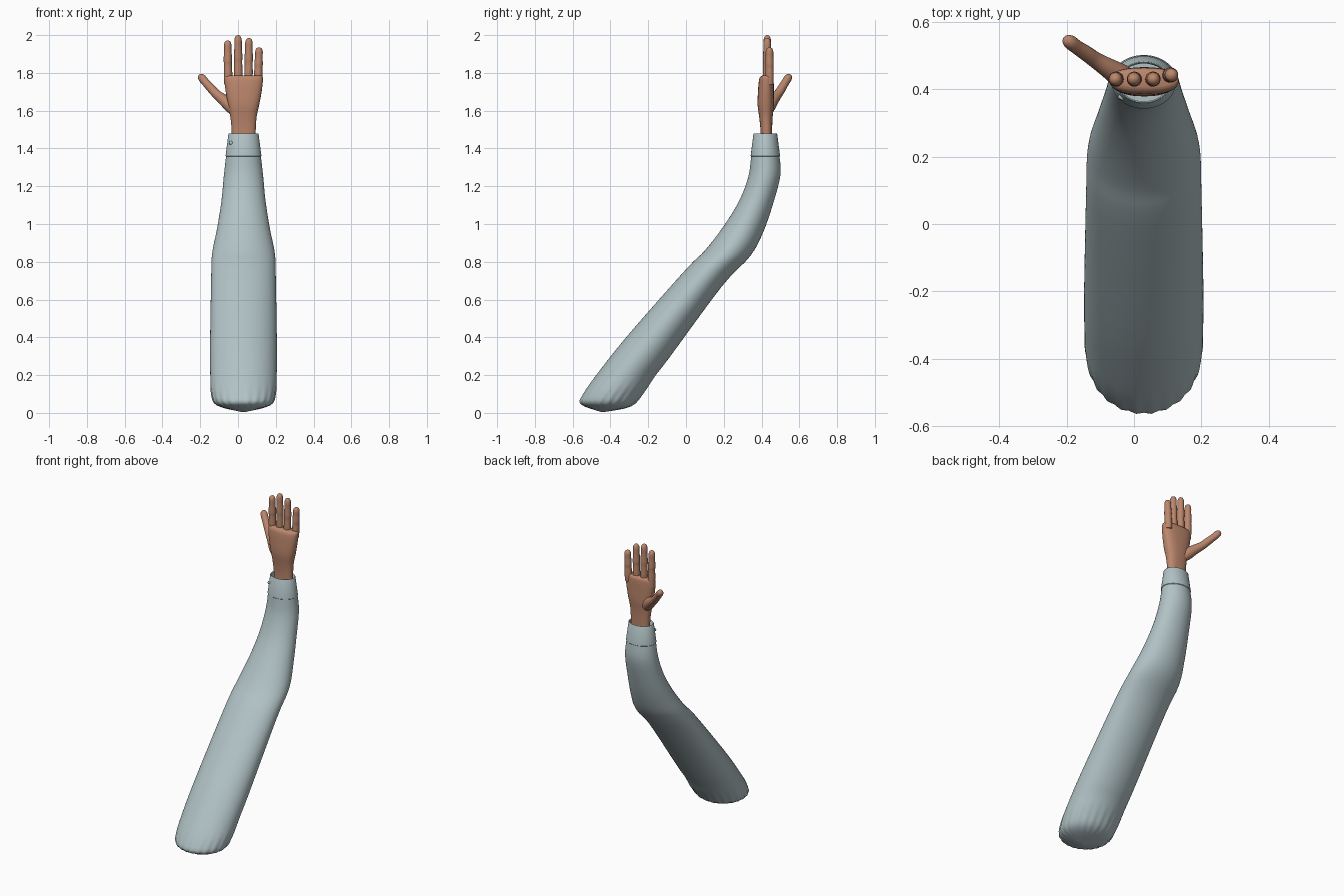
import bpy
import bmesh
from math import cos, sin, pi, radians, copysign
from mathutils import Vector

cube = bpy.data.objects.get("Cube")
if cube:
    bpy.data.objects.remove(cube, do_unlink=True)


def material(name, rgb):
    m = bpy.data.materials.new(name)
    m.use_nodes = True
    m.diffuse_color = (*rgb, 1)
    bsdf = next(n for n in m.node_tree.nodes if n.type == 'BSDF_PRINCIPLED')
    bsdf.inputs["Base Color"].default_value = (*rgb, 1)
    bsdf.inputs["Roughness"].default_value = 0.8
    return m


CLOTH = material("grey blue cloth", (0.44, 0.54, 0.56))
SKIN = material("warm brown skin", (0.50, 0.24, 0.15))


def smooth_path(stations, steps):
    """Catmull-Rom interpolation of stations, each a list of vectors."""
    out = []
    last = len(stations) - 1
    for i in range(last):
        p0, p1 = stations[max(i - 1, 0)], stations[i]
        p2, p3 = stations[i + 1], stations[min(i + 2, last)]
        for k in range(steps):
            t = k / steps
            out.append([b + (c - a) * (t / 2) + (a * 2 - b * 5 + c * 4 - d) * (t * t / 2)
                        + (b * 3 - a - c * 3 + d) * (t ** 3 / 2)
                        for a, b, c, d in zip(p0, p1, p2, p3)])
    return out + [stations[-1]]


def loft(name, stations, mat, segs=24, steps=3, power=1.0, ripple=None, angle=50):
    """Skin over rings; a station is (centre, half axis, half axis)."""
    bm = bmesh.new()
    rings = []
    for c, a, b in smooth_path(stations, steps):
        ring = []
        for k in range(segs):
            t = 2 * pi * k / segs
            u = copysign(abs(cos(t)) ** power, cos(t))
            v = copysign(abs(sin(t)) ** power, sin(t))
            r = ripple(c, t) if ripple else 1
            ring.append(bm.verts.new(c + (a * u + b * v) * r))
        rings.append(ring)
    for lo, hi in zip(rings, rings[1:]):
        for k in range(segs):
            n = (k + 1) % segs
            bm.faces.new((lo[k], lo[n], hi[n], hi[k]))
    for ring in (rings[0], rings[-1]):
        bm.faces.new(ring)
    bmesh.ops.recalc_face_normals(bm, faces=bm.faces)
    mesh = bpy.data.meshes.new(name)
    bm.to_mesh(mesh)
    bm.free()
    mesh.materials.append(mat)
    obj = bpy.data.objects.new(name, mesh)
    bpy.context.collection.objects.link(obj)
    bpy.ops.object.select_all(action='DESELECT')
    obj.select_set(True)
    bpy.context.view_layer.objects.active = obj
    bpy.ops.object.shade_smooth_by_angle(angle=radians(angle))
    return obj


def digit(name, path, radii):
    """Rounded finger along a path of points."""
    pts = [Vector(p) for p in path]
    stations = []
    for i, (p, r) in enumerate(zip(pts, radii)):
        d = (pts[min(i + 1, len(pts) - 1)] - pts[max(i - 1, 0)]).normalized()
        side = d.cross(Vector((0, 1, 0))).normalized()
        stations.append([p, side * r, side.cross(d) * r])
    return loft(name, stations, SKIN, segs=16)


# Sleeve: front edge (y, z), back edge (y, z), half width
ARM_X = 0.029
edges = [
    (-.45, .005, -.43, .005, .01),
    (-.555, .045, -.29, .035, .14),
    (-.545, .1, -.22, .11, .171),
    (-.46, .22, -.16, .2, .176),
    (-.3, .42, -.09, .29, .177),
    (0, .76, .19, .67, .171),
    (.1, .86, .34, .83, .166),
    (.2, .99, .41, .96, .14),
    (.28, 1.12, .465, 1.12, .117),
    (.33, 1.25, .5, 1.26, .104),
    (.345, 1.36, .495, 1.36, .092),
]
sleeve_rings = []
for yf, zf, yb, zb, w in edges:
    front, back = Vector((ARM_X, yf, zf)), Vector((ARM_X, yb, zb))
    sleeve_rings.append([(front + back) / 2, Vector((w, 0, 0)), (back - front) / 2])


def pleats(c, t):
    return 1 + 0.025 * max(0, 1 - c.z / 0.17) * cos(22 * t)


loft("sleeve", sleeve_rings, CLOTH, segs=88, steps=4, ripple=pleats, angle=60)

# Cuff: outside wall, rim, inside wall
cuff_rings = [[Vector((ARM_X, .42, z)), Vector((w, 0, 0)), Vector((0, d, 0))]
              for z, w, d in [(1.355, .09, .073), (1.36, .095, .078), (1.475, .08, .063),
                              (1.48, .077, .06), (1.475, .073, .056), (1.4, .075, .058)]]
loft("cuff", cuff_rings, CLOTH, segs=48, steps=1, angle=40)

# Cuff button
button_at = Vector((-.038, .375, 1.43))
out = Vector((-.5, -.85, .1)).normalized()
across = out.cross(Vector((0, 0, 1))).normalized()
loft("cuff_button", [[button_at + out * h, across * r, across.cross(out) * r]
                     for h, r in [(-.012, .01), (.003, .01), (.006, .007)]],
     CLOTH, segs=16, steps=1)

# Palm and wrist: z, centre x, half width, centre y, half depth
palm_rings = [[Vector((x, y, z)), Vector((w, 0, 0)), Vector((0, d, 0))]
              for z, x, w, y, d in [(1.41, .03, .062, .425, .031),
                                    (1.5, .03, .064, .425, .031),
                                    (1.57, .029, .07, .423, .036),
                                    (1.63, .03, .082, .422, .043),
                                    (1.7, .03, .095, .423, .042),
                                    (1.76, .03, .102, .425, .039),
                                    (1.78, .03, .1, .427, .033),
                                    (1.787, .03, .088, .429, .022)]]
loft("palm", palm_rings, SKIN, segs=32, power=0.8)

# Four fingers
fingers = [("index_finger", -.052, -.055, .43, 1.972),
           ("middle_finger", .002, 0, .43, 2.0),
           ("ring_finger", .055, .058, .43, 1.985),
           ("little_finger", .105, .112, .442, 1.935)]
shape = [(0, .021), (.25, .0225), (.45, .021), (.55, .0225), (.75, .02),
         (.88, .02), (.95, .0165), (.985, .01), (1, .002)]
for name, x0, x1, y, top in fingers:
    base = 1.74
    digit(name, [(x0 + (x1 - x0) * t, y, base + (top - base) * t) for t, r in shape],
          [r for t, r in shape])

# Thumb with its fleshy root
digit("thumb",
      [(-.005, .425, 1.585), (-.04, .44, 1.625), (-.08, .465, 1.66), (-.115, .487, 1.688),
       (-.14, .505, 1.715), (-.17, .525, 1.748), (-.19, .54, 1.772),
       (-.201, .548, 1.785), (-.205, .551, 1.789)],
      [.026, .035, .029, .024, .023, .021, .021, .014, .002])
